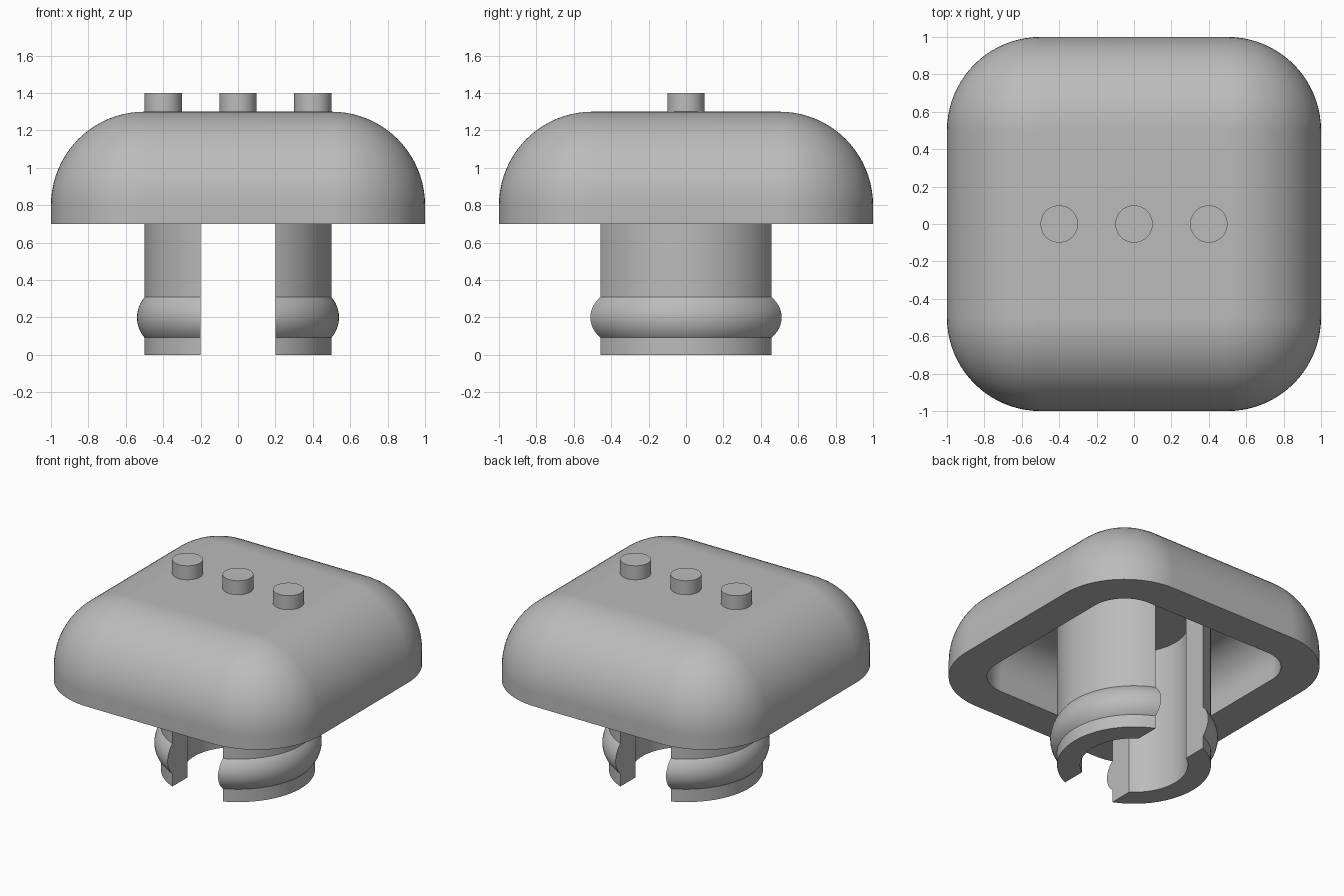
import bpy, bmesh
from math import sin, cos, pi, sqrt
from mathutils import Vector

cube = bpy.data.objects.get("Cube")
if cube:
    bpy.data.objects.remove(cube, do_unlink=True)

# Single plain grey material
grey = bpy.data.materials.new("plain grey")
grey.use_nodes = True
colour = (0.5, 0.5, 0.5, 1)
grey.diffuse_color = colour
grey.node_tree.nodes["Principled BSDF"].inputs["Base Color"].default_value = colour


def finish(bm, name):
    """Turn a bmesh into a smooth shaded object with sharp corners."""
    bmesh.ops.recalc_face_normals(bm, faces=bm.faces[:])
    mesh = bpy.data.meshes.new(name)
    bm.to_mesh(mesh)
    bm.free()
    mesh.materials.append(grey)
    obj = bpy.data.objects.new(name, mesh)
    bpy.context.collection.objects.link(obj)
    bpy.ops.object.select_all(action='DESELECT')
    obj.select_set(True)
    bpy.context.view_layer.objects.active = obj
    bpy.ops.object.shade_smooth_by_angle(angle=pi / 6)
    weighted = obj.modifiers.new("Weighted normals", 'WEIGHTED_NORMAL')
    weighted.keep_sharp = True
    return obj


def bridge(bm, lower, upper):
    n = len(lower)
    for i in range(n):
        j = (i + 1) % n
        bm.faces.new((lower[i], lower[j], upper[j], upper[i]))


# Cap: hollow rounded box, inner and outer skins share the same corner centres
CORE, BASE, SPRING, STEPS = 0.5, 0.7, 0.8, 20


def rounded_ring(bm, radius, z):
    ring = []
    for corner in range(4):
        mid = (corner + 0.5) * pi / 2
        cx = CORE if cos(mid) > 0 else -CORE
        cy = CORE if sin(mid) > 0 else -CORE
        for k in range(STEPS + 1):
            a = (corner + k / STEPS) * pi / 2
            ring.append(bm.verts.new((cx + radius * cos(a), cy + radius * sin(a), z)))
    return ring


def dome_levels(radius):
    angles = [k / STEPS * pi / 2 for k in range(STEPS + 1)]
    return [(radius, BASE)] + [(radius * cos(a), SPRING + radius * sin(a)) for a in angles]


bm = bmesh.new()
levels = dome_levels(0.25)[::-1] + dome_levels(0.5)
rings = [rounded_ring(bm, r, z) for r, z in levels]
for low, high in zip(rings, rings[1:]):
    bridge(bm, low, high)
bm.faces.new(rings[0])
bm.faces.new(rings[-1])
bmesh.ops.remove_doubles(bm, verts=bm.verts[:], dist=1e-5)
finish(bm, "cap")

# Split stem: turned tube with a snap bead, cut by a central slot
OUTER, INNER, SLOT, TOP = 0.5, 0.35, 0.2, 1.06
BEAD_Z, BEAD_HALF, BULGE, TURNS = 0.2, 0.108, 0.04, 128


def stem_profile():
    """Closed list of (radius, bead bulge, height)."""
    arc = (BEAD_HALF ** 2 + BULGE ** 2) / (2 * BULGE)
    points = [(INNER, 0, TOP), (INNER, 0, 0), (OUTER, 0, 0)]
    for k in range(17):
        h = BEAD_HALF * -cos(pi * k / 16)
        points.append((OUTER, sqrt(arc ** 2 - h ** 2) - arc + BULGE, BEAD_Z + h))
    return points + [(OUTER, 0, TOP)]


for side, name in ((1, "left_stem_half"), (-1, "right_stem_half")):
    bm = bmesh.new()
    rings = []
    for t in range(TURNS):
        a = 2 * pi * t / TURNS
        swell = 1 + 0.27 * sin(a) ** 2
        rings.append([bm.verts.new(((r + b * swell) * cos(a), (r + b * swell) * sin(a), z))
                      for r, b, z in stem_profile()])
    for i in range(TURNS):
        bridge(bm, rings[i], rings[(i + 1) % TURNS])
    bmesh.ops.bisect_plane(bm, geom=bm.verts[:] + bm.edges[:] + bm.faces[:],
                           plane_co=Vector((side * SLOT, 0, 0)),
                           plane_no=Vector((side, 0, 0)), clear_inner=True)
    bmesh.ops.holes_fill(bm, edges=[e for e in bm.edges if e.is_boundary], sides=0)
    finish(bm, name)

# Row of three pegs on top
for x, name in ((-0.4, "right_peg"), (0, "middle_peg"), (0.4, "left_peg")):
    bm = bmesh.new()
    bmesh.ops.create_cone(bm, cap_ends=True, segments=48, radius1=0.1, radius2=0.1, depth=0.11)
    bmesh.ops.translate(bm, verts=bm.verts[:], vec=(x, 0, 1.345))
    finish(bm, name)
